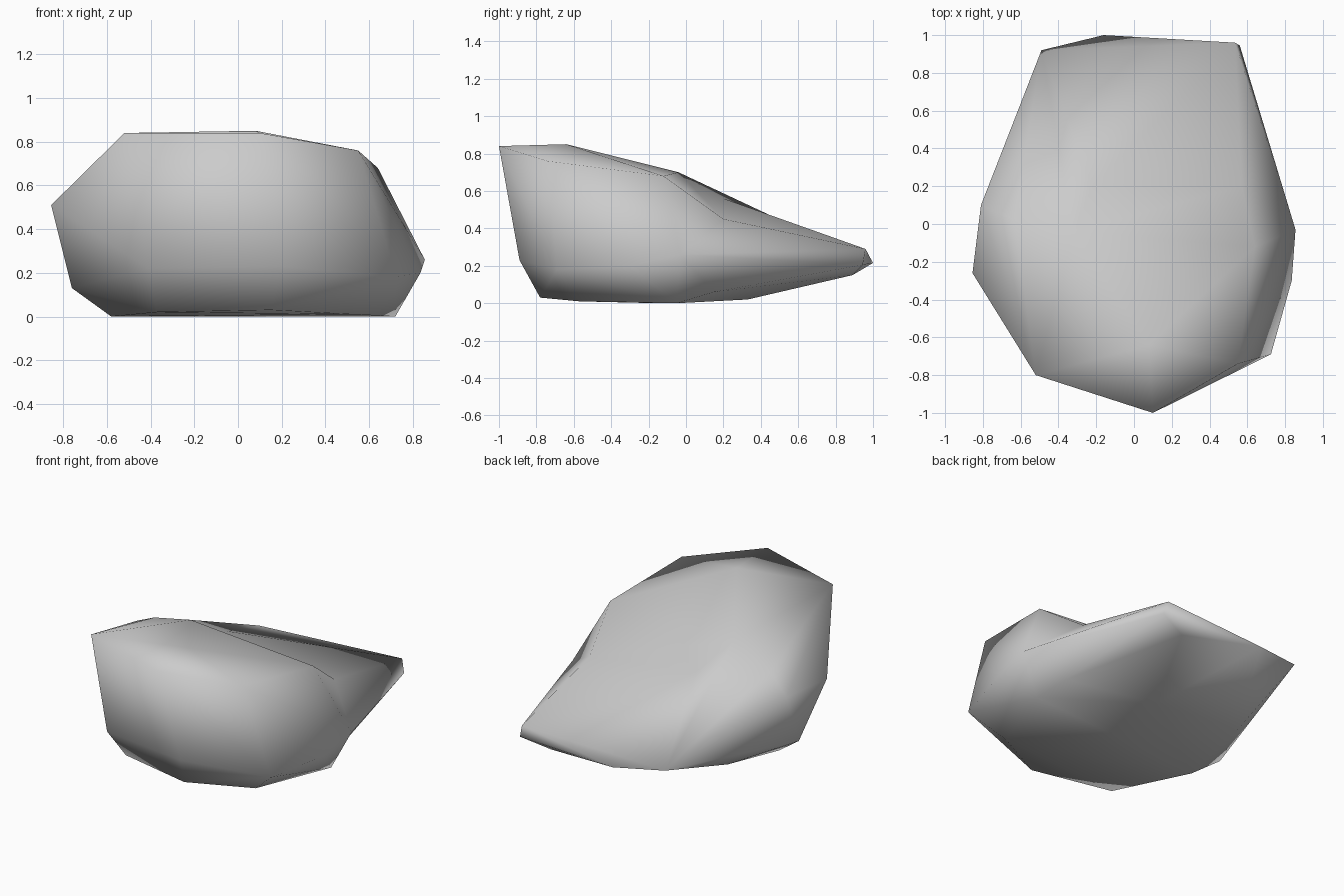
import bpy, bmesh

cube = bpy.data.objects.get("Cube")
if cube:
    bpy.data.objects.remove(cube, do_unlink=True)

# Corner points of the boulder, grouped by region
crown = [(.10, -1.0, .84), (-.52, -.80, .84), (.08, -.64, .85), (.55, -.74, .76),
         (.64, -.12, .68), (-.32, -.04, .70)]
flanks = [(-.855, -.26, .51), (-.81, .10, .51), (-.63, .02, .61), (.855, -.03, .26),
          (.835, -.30, .20), (.725, -.69, .18), (-.41, -.79, .22), (.20, -.89, .23),
          (-.76, -.10, .13)]
tail = [(.535, .96, .29), (.56, .945, .205), (-.49, .92, .25), (-.16, 1.0, .215),
        (.37, .89, .15)]
base = [(.15, -.78, .03), (-.37, -.65, .02), (.53, -.57, .01), (.72, -.05, 0),
        (.10, .33, .02), (-.58, -.15, 0), (-.54, .33, .08)]
# Saddle points: wrapped while raised, then sunk to make the hollows
saddle = [((-.22, .20, .61), (-.22, .20, .56)), ((.61, .20, .58), (.57, .20, .45)),
          ((.70, .13, .02), (.66, .15, .06))]

# Wrap the points in a low-poly skin
bm = bmesh.new()
for p in crown + flanks + tail + base:
    bm.verts.new(p)
sunk = [(bm.verts.new(high), low) for high, low in saddle]
bmesh.ops.convex_hull(bm, input=bm.verts[:])
for vert, low in sunk:
    if vert.is_valid:
        vert.co = low
bmesh.ops.delete(bm, geom=[v for v in bm.verts if not v.link_faces], context='VERTS')
bmesh.ops.recalc_face_normals(bm, faces=bm.faces[:])
for face in bm.faces:
    face.smooth = True

mesh = bpy.data.meshes.new("boulder")
bm.to_mesh(mesh)
bm.free()
boulder = bpy.data.objects.new("boulder", mesh)
bpy.context.collection.objects.link(boulder)

# Plain grey stone
stone = bpy.data.materials.new("grey_stone")
stone.use_nodes = True
colour = (.6, .6, .6, 1)
stone.diffuse_color = colour
stone.node_tree.nodes["Principled BSDF"].inputs["Base Color"].default_value = colour
mesh.materials.append(stone)
